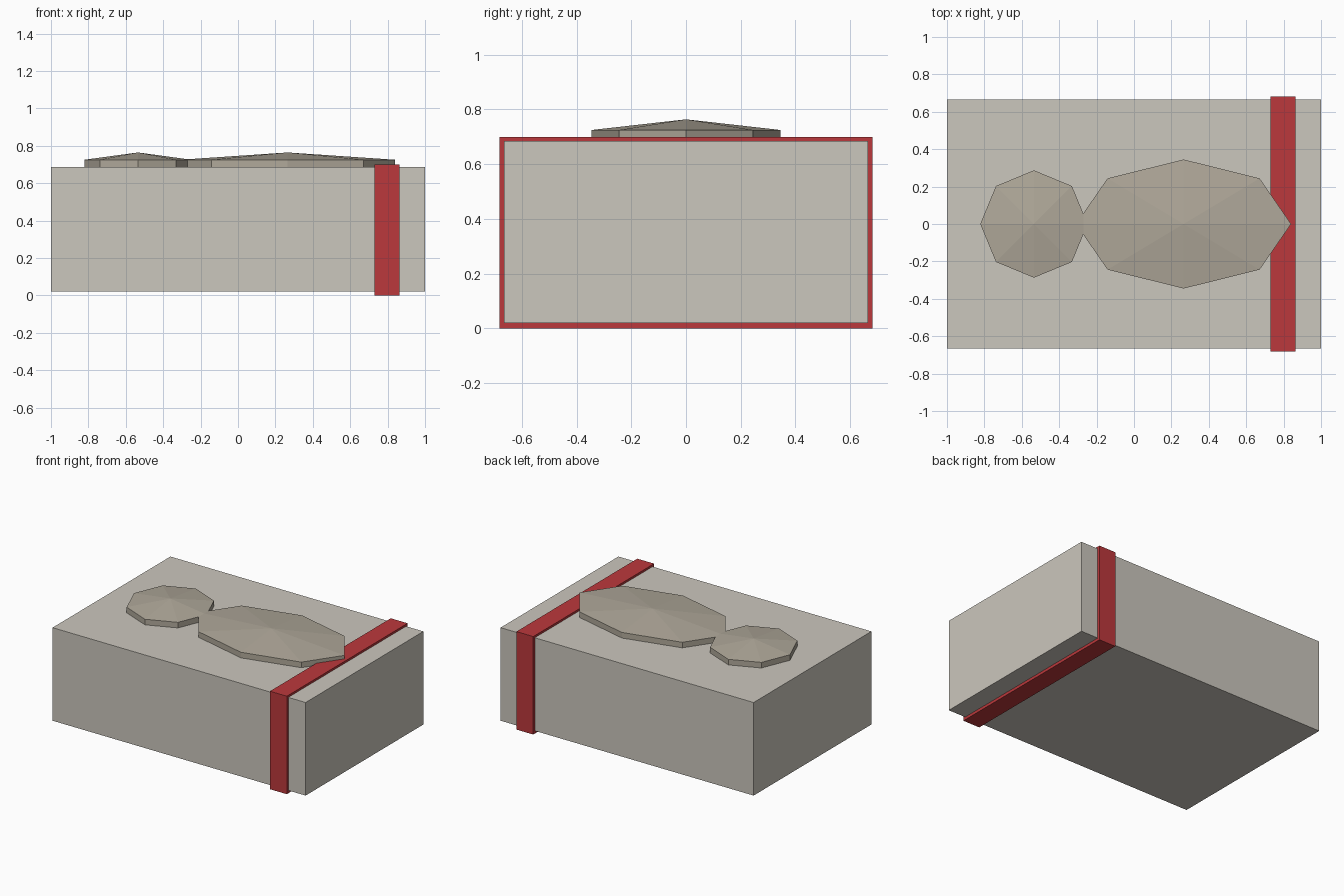
import bpy, bmesh, math

if "Cube" in bpy.data.objects:
    bpy.data.objects.remove(bpy.data.objects["Cube"])


def material(name, rgb):
    m = bpy.data.materials.new(name)
    m.diffuse_color = (*rgb, 1)
    m.use_nodes = True
    m.node_tree.nodes["Principled BSDF"].inputs["Base Color"].default_value = m.diffuse_color
    return m


def finish(name, bm, mat):
    bmesh.ops.recalc_face_normals(bm, faces=bm.faces)
    me = bpy.data.meshes.new(name)
    bm.to_mesh(me)
    bm.free()
    me.materials.append(mat)
    ob = bpy.data.objects.new(name, me)
    bpy.context.collection.objects.link(ob)
    return ob


def box(name, x0, x1, half_y, z0, z1, mat):
    bm = bmesh.new()
    bmesh.ops.create_cube(bm, size=1)
    for v in bm.verts:
        v.co.x = x0 if v.co.x < 0 else x1
        v.co.y = half_y if v.co.y > 0 else -half_y
        v.co.z = z0 if v.co.z < 0 else z1
    return finish(name, bm, mat)


def faceted_mound(name, cx, rx, ry, z0, z_rim, z_top, mat):
    # Eight-sided plinth with a shallow pointed cap
    bm = bmesh.new()
    angles = [math.tau * i / 8 for i in range(8)]
    low, rim = [[bm.verts.new((cx + rx * math.cos(a), ry * math.sin(a), z))
                 for a in angles] for z in (z0, z_rim)]
    apex = bm.verts.new((cx, 0, z_top))
    bm.faces.new(low[::-1])
    for i in range(8):
        j = (i + 1) % 8
        bm.faces.new((low[i], low[j], rim[j], rim[i]))
        bm.faces.new((rim[i], rim[j], apex))
    return finish(name, bm, mat)


stone = material("pale_stone", (0.60, 0.57, 0.51))
carved = material("carved_stone", (0.43, 0.39, 0.32))
red = material("red", (0.50, 0.04, 0.045))

# Block body
box("block", -1, 1, 0.665, 0.02, 0.685, stone)

# Band wrapped round one end
box("band", 0.73, 0.863, 0.682, 0, 0.70, red)

# Raised relief: small round mound overlapping a long one
faceted_mound("relief_small", -0.535, 0.287, 0.287, 0.683, 0.725, 0.764, carved)
faceted_mound("relief_large", 0.265, 0.575, 0.345, 0.683, 0.725, 0.764, carved)
